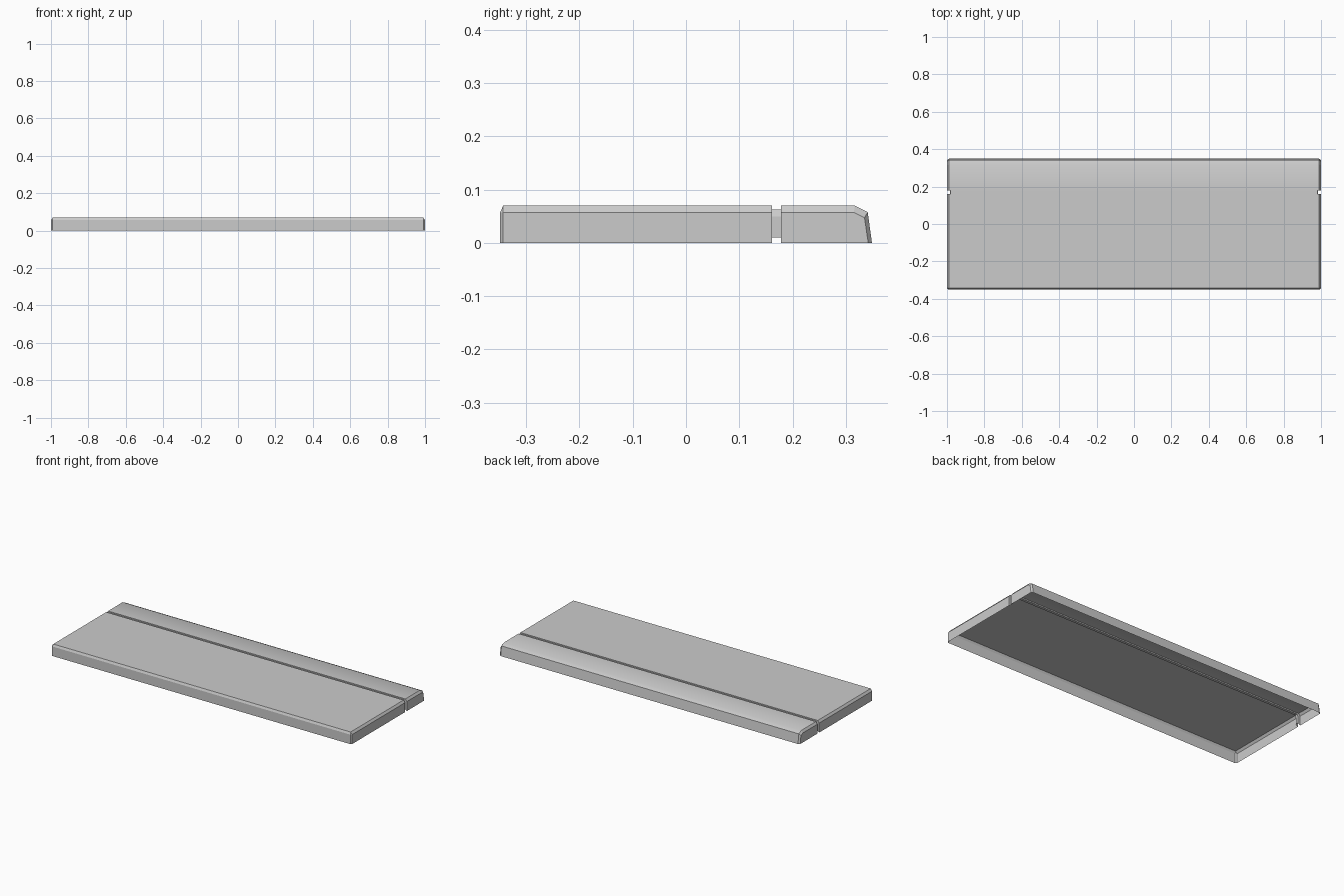
import bpy
import bmesh

cube = bpy.data.objects.get("Cube")
if cube:
    bpy.data.objects.remove(cube, do_unlink=True)

grey = bpy.data.materials.new("light_grey")
grey.use_nodes = True
colour = (0.6, 0.6, 0.6, 1)
grey.diffuse_color = colour
grey.node_tree.nodes["Principled BSDF"].inputs["Base Color"].default_value = colour


def arch(foot, shoulder, crown):
    """Mirrored open cross-section from the left foot over the top to the right."""
    half = [foot, shoulder, crown]
    return [(-x, y, z) for x, y, z in half] + half[::-1]


def straight(y, width, base, shoulder, crown_width, crown):
    """Cross-section lying in one plane across the cover."""
    return arch((width, y, base), (width, y, shoulder), (crown_width, y, crown))


def full(y):
    return straight(y, 1.0, 0, 0.057, 0.99, 0.07)


def groove(y):
    return straight(y, 0.985, 0.01, 0.05, 0.98, 0.063)


groove_front, groove_back = 0.161, 0.178
back_edge = (0.99, 0.341, 0.058)

sections = [
    # Chamfered front end
    straight(-0.349, 0.993, 0, 0.057, 0.993, 0.057),
    arch((1, -0.343, 0), (1, -0.343, 0.057), (0.99, -0.343, 0.07)),
    # Groove that wraps over the top and both sides
    full(groove_front), groove(groove_front),
    groove(groove_back), full(groove_back),
    # Sloping back end with bevelled corners
    arch((1, 0.315, 0), (1, 0.315, 0.057), (0.99, 0.317, 0.07)),
    arch((1, 0.342, 0), (1, 0.335, 0.047), back_edge),
    arch((0.99, 0.349, 0), back_edge, back_edge),
]

# Open-bottomed shell, lofted from front to back
bm = bmesh.new()
rings = [[bm.verts.new(p) for p in section] for section in sections]
for row, (a, b) in enumerate(zip(rings, rings[1:])):
    for i in range(len(a) - 1):
        face = bm.faces.new((a[i], a[i + 1], b[i + 1], b[i]))
        # Soften only the rear top and its slope
        face.smooth = i == 2 and row in (5, 6)
bm.faces.new(rings[0][::-1])
bm.faces.new(rings[-1])
bmesh.ops.remove_doubles(bm, verts=bm.verts, dist=0.0001)

mesh = bpy.data.meshes.new("cover_shell")
bm.to_mesh(mesh)
bm.free()
mesh.materials.append(grey)
cover = bpy.data.objects.new("cover_shell", mesh)
bpy.context.collection.objects.link(cover)
